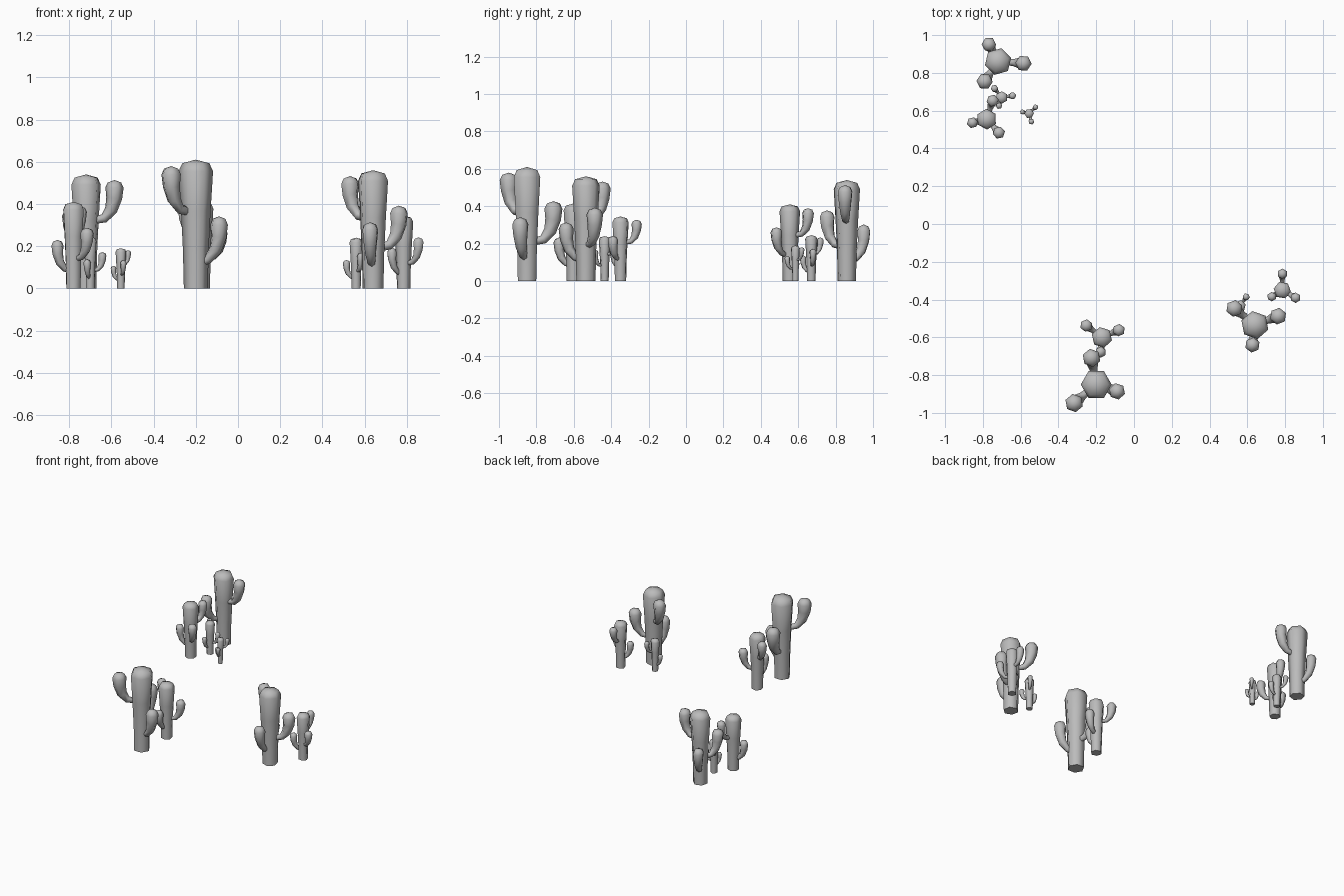
import bpy, bmesh, math
from mathutils import Vector, Matrix

if "Cube" in bpy.data.objects:
    bpy.data.objects.remove(bpy.data.objects["Cube"])

SIDES = 6

green = bpy.data.materials.new("plain_grey")
green.diffuse_color = (0.5, 0.5, 0.5, 1)
green.use_nodes = True
green.node_tree.nodes["Principled BSDF"].inputs["Base Color"].default_value = green.diffuse_color


def tube(bm, rings, tip, phase):
    """Skin (point, radius) rings lying along a path, closed by a cap and a tip."""
    pts = [p for p, r in rings]
    loops = []
    for i, (p, r) in enumerate(rings):
        t = (pts[min(i + 1, len(pts) - 1)] - pts[max(i - 1, 0)]).normalized()
        turn = Vector((0, 0, 1)).rotation_difference(t)
        loop = []
        for k in range(SIDES):
            a = phase + 2 * math.pi * k / SIDES
            loop.append(bm.verts.new(p + turn @ Vector((r * math.cos(a), r * math.sin(a), 0))))
        loops.append(loop)
    for lo, hi in zip(loops, loops[1:]):
        for k in range(SIDES):
            n = (k + 1) % SIDES
            bm.faces.new((lo[k], lo[n], hi[n], hi[k]))
    bm.faces.new(loops[0][::-1])
    top = bm.verts.new(tip)
    for k in range(SIDES):
        bm.faces.new((loops[-1][k], loops[-1][(k + 1) % SIDES], top))


def arm(bm, angle, reach, z0, s):
    """Arm that leaves the trunk sideways, bends up and swells to a club."""
    path = [(0.06, 0.035, 0.032), (reach - 0.09, 0.055, 0.04), (reach - 0.03, 0.13, 0.056),
            (reach - 0.003, 0.23, 0.07), (reach, 0.325, 0.08), (reach, 0.37, 0.058)]
    d = Vector((math.cos(angle), math.sin(angle), 0))
    rings = [(d * x + Vector((0, 0, z0 + z)), r * s) for x, z, r in path]
    tube(bm, rings, d * reach + Vector((0, 0, z0 + 0.39)), angle)


def cactus(name, x, y, height, heading):
    bm = bmesh.new()
    # trunk
    profile = [(0, 0.093), (0.3, 0.1), (0.6, 0.115), (0.91, 0.134), (0.972, 0.105)]
    tube(bm, [(Vector((0, 0, z)), r) for z, r in profile], Vector((0, 0, 1)), math.radians(20))
    # high, low and middle arms
    arm(bm, 0, 0.25, 0.56, 1.0)
    arm(bm, math.radians(122), 0.19, 0.17, 0.9)
    arm(bm, math.radians(240), 0.235, 0.31, 1.0)
    bm.transform(Matrix.Rotation(math.radians(heading), 4, 'Z') @ Matrix.Scale(height, 4))
    bmesh.ops.recalc_face_normals(bm, faces=bm.faces)
    me = bpy.data.meshes.new(name)
    bm.to_mesh(me)
    bm.free()
    me.materials.append(green)
    ob = bpy.data.objects.new(name, me)
    ob.location = (x, y, 0)
    bpy.context.collection.objects.link(ob)
    bpy.context.view_layer.objects.active = ob
    ob.select_set(True)
    bpy.ops.object.shade_smooth_by_angle(angle=math.radians(62))
    ob.select_set(False)


# front, right and back-left clumps: x, y, height, heading of the high arm
plants = {
    "front_large_cactus": (-0.20, -0.85, 0.61, 220),
    "front_medium_cactus": (-0.17, -0.60, 0.415, 143),
    "right_large_cactus": (0.64, -0.535, 0.56, 141),
    "right_medium_cactus": (0.785, -0.35, 0.345, 90),
    "right_small_cactus": (0.56, -0.435, 0.24, 55),
    "back_large_cactus": (-0.72, 0.86, 0.54, 356),
    "back_medium_cactus": (-0.78, 0.555, 0.41, 72),
    "back_small_cactus": (-0.70, 0.67, 0.245, 129),
    "back_tiny_cactus": (-0.555, 0.585, 0.19, 45),
}
for name, spec in plants.items():
    cactus(name, *spec)
